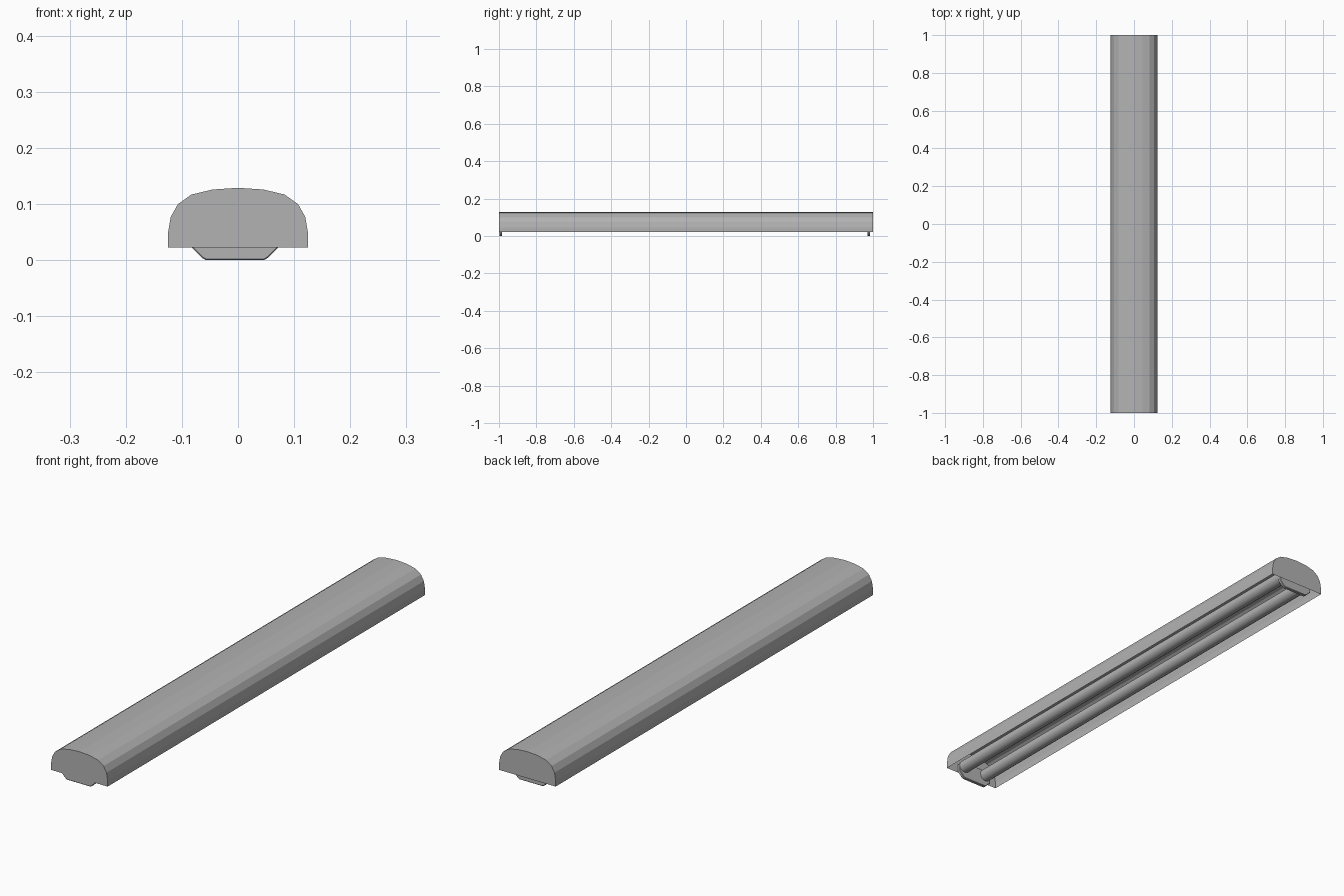
import bpy, bmesh, math

if "Cube" in bpy.data.objects:
    bpy.data.objects.remove(bpy.data.objects["Cube"])

grey = bpy.data.materials.new("mid_grey")
grey.diffuse_color = (0.45, 0.45, 0.45, 1)
grey.use_nodes = True
grey.node_tree.nodes["Principled BSDF"].inputs["Base Color"].default_value = grey.diffuse_color


def prism(name, profile, y0, y1, open_bottom=False):
    """Extrude an XZ outline along y; optionally leave the last side open."""
    bm = bmesh.new()
    a = [bm.verts.new((x, y0, z)) for x, z in profile]
    b = [bm.verts.new((x, y1, z)) for x, z in profile]
    n = len(profile)
    for i in range(n - 1 if open_bottom else n):
        j = (i + 1) % n
        bm.faces.new((a[i], a[j], b[j], b[i]))
    bm.faces.new(a[::-1])
    bm.faces.new(b)
    bmesh.ops.recalc_face_normals(bm, faces=bm.faces[:])
    if open_bottom and sum(f.normal.z for f in bm.faces) < 0:
        bmesh.ops.reverse_faces(bm, faces=bm.faces[:])
    mesh = bpy.data.meshes.new(name)
    bm.to_mesh(mesh)
    bm.free()
    mesh.materials.append(grey)
    obj = bpy.data.objects.new(name, mesh)
    bpy.context.collection.objects.link(obj)
    return obj


def smooth(obj, degrees):
    bpy.ops.object.select_all(action='DESELECT')
    obj.select_set(True)
    bpy.context.view_layer.objects.active = obj
    bpy.ops.object.shade_smooth_by_angle(angle=math.radians(degrees))


# Faceted sheet housing, open underneath and closed at both ends
half = [(0.125, 0.023), (0.125, 0.047), (0.12, 0.077), (0.107, 0.1),
        (0.083, 0.117), (0.045, 0.126)]
dome = half + [(0, 0.129)] + [(-x, z) for x, z in reversed(half)]
prism("housing", dome, -1, 1, open_bottom=True)

# Lamp holders hanging below the rim at each end, with softened edges
holder = [(-0.057, 0.0), (-0.064, 0.004), (-0.083, 0.023), (-0.083, 0.055),
          (-0.065, 0.07), (0.055, 0.07), (0.072, 0.055), (0.072, 0.023),
          (0.053, 0.004), (0.046, 0.0)]
for label, y in (("front", -0.99), ("back", 0.978)):
    part = prism(label + "_lamp_holder", holder, y - 0.007, y + 0.007)
    bevel = part.modifiers.new("soft_edges", 'BEVEL')
    bevel.width = 0.002
    bevel.angle_limit = math.radians(60)
    smooth(part, 50)

# Two fluorescent tubes running between the holders
for label, x in (("left", -0.059), ("right", 0.048)):
    bpy.ops.mesh.primitive_cylinder_add(
        vertices=16, radius=0.025, depth=1.956, location=(x, -0.006, 0.049),
        rotation=(math.pi / 2, 0, 0))
    tube = bpy.context.object
    tube.name = label + "_tube"
    tube.data.materials.append(grey)
    smooth(tube, 40)
